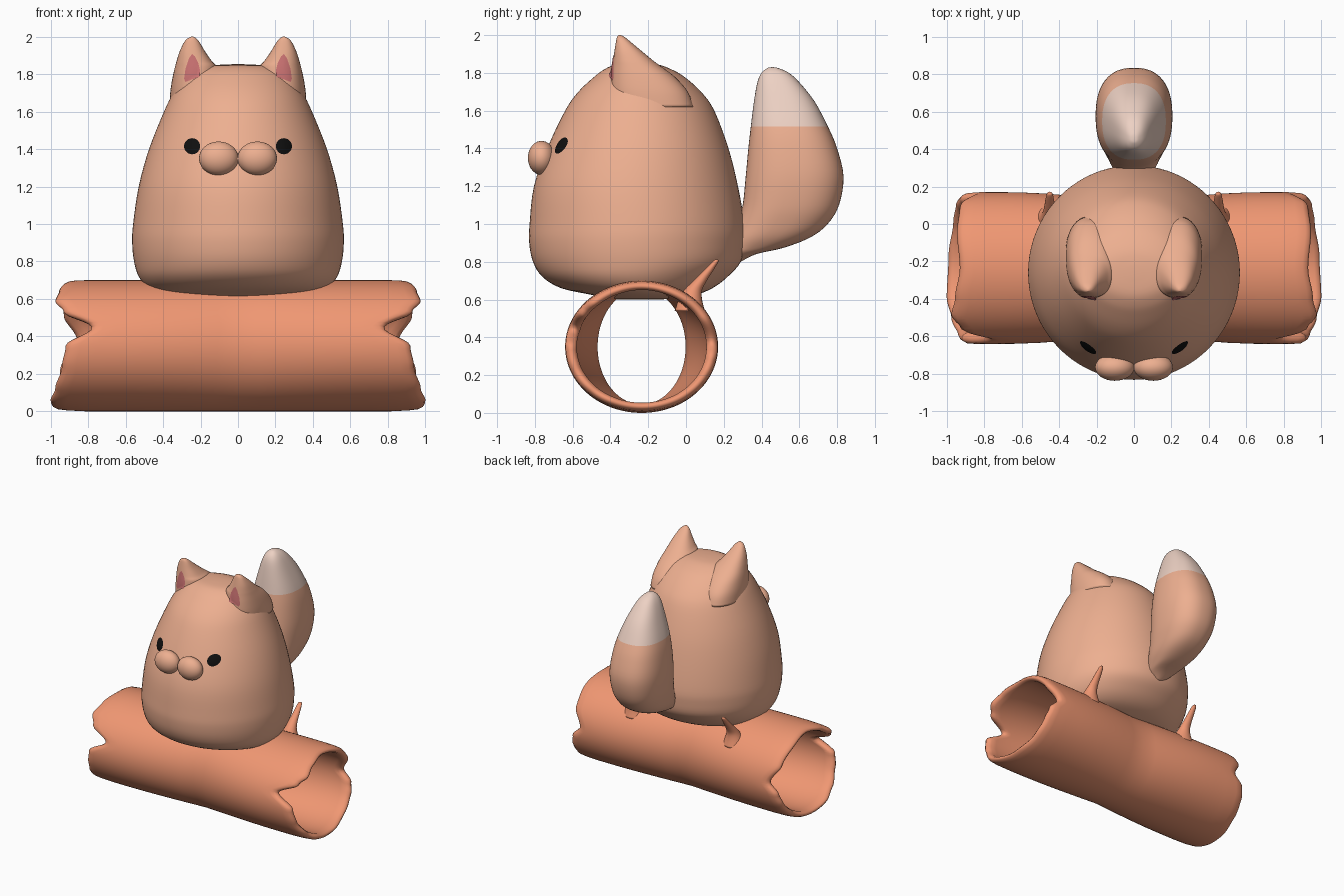
import bpy, bmesh, math
from mathutils import Vector
from mathutils.bvhtree import BVHTree

if "Cube" in bpy.data.objects:
    bpy.data.objects.remove(bpy.data.objects["Cube"])


def material(name, rgb):
    m = bpy.data.materials.new(name)
    m.diffuse_color = (*rgb, 1)
    m.use_nodes = True
    m.node_tree.nodes["Principled BSDF"].inputs["Base Color"].default_value = m.diffuse_color
    return m


FUR = material("fur", (0.85, 0.43, 0.28))
WOOD = material("wood", (0.87, 0.31, 0.17))
CREAM = material("cream", (0.85, 0.64, 0.55))
PINK = material("pink", (0.60, 0.17, 0.17))
BLACK = material("black", (0.005, 0.005, 0.005))


def make(name, verts, faces, mat, mirror=False):
    bm = bmesh.new()
    vs = [bm.verts.new(v) for v in verts]
    for f in faces:
        bm.faces.new([vs[i] for i in f])
    bmesh.ops.recalc_face_normals(bm, faces=bm.faces)
    for f in bm.faces:
        f.smooth = True
    me = bpy.data.meshes.new(name)
    bm.to_mesh(me)
    bm.free()
    me.materials.append(mat)
    ob = bpy.data.objects.new(name, me)
    bpy.context.collection.objects.link(ob)
    if mirror:
        mod = ob.modifiers.new("mirror", 'MIRROR')
        mod.use_clip = True
    return ob


def smooth_rows(rows, steps):
    # Catmull-Rom subdivision of a list of section rows
    out = []
    for i in range(len(rows) - 1):
        a, b = rows[max(i - 1, 0)], rows[i]
        c, d = rows[i + 1], rows[min(i + 2, len(rows) - 1)]
        for s in range(steps):
            t = s / steps
            out.append([0.5 * (2 * q + (r - p) * t + (2 * p - 5 * q + 4 * r - w) * t * t
                               + (3 * q - p - 3 * r + w) * t ** 3)
                        for p, q, r, w in zip(a, b, c, d)])
    return out + [list(rows[-1])]


def spow(v, e):
    return math.copysign(abs(v) ** e, v)


def loft(name, rows, mat, n=64, power=2.0, steps=4, mirror=False):
    # rows: (z, x_left, x_right, y_front, y_back)
    rows = smooth_rows(rows, steps)
    verts, faces = [], []
    for z, xl, xr, yf, yb in rows:
        for k in range(n):
            a = math.tau * k / n
            verts.append(((xl + xr) / 2 + (xr - xl) / 2 * spow(math.cos(a), 2 / power),
                          (yf + yb) / 2 + (yb - yf) / 2 * spow(math.sin(a), 2 / power), z))
    for j in range(len(rows) - 1):
        for k in range(n):
            k2 = (k + 1) % n
            faces.append((j * n + k, j * n + k2, (j + 1) * n + k2, (j + 1) * n + k))
    faces.append(tuple(range(n)))
    faces.append(tuple(range((len(rows) - 1) * n, len(rows) * n)))
    return make(name, verts, faces, mat, mirror)


def sym(rows):
    return [(z, -w, w, f, b) for z, w, f, b in rows]


# Body: z, half width, front, back
body = loft("body", sym([
    (0.60, 0.03, -0.28, -0.20), (0.604, 0.25, -0.40, -0.08), (0.625, 0.40, -0.50, 0.05),
    (0.66, 0.48, -0.66, 0.14), (0.72, 0.53, -0.76, 0.22), (0.80, 0.555, -0.81, 0.29),
    (0.90, 0.565, -0.83, 0.31), (1.00, 0.56, -0.828, 0.31), (1.20, 0.53, -0.805, 0.275),
    (1.40, 0.475, -0.735, 0.225), (1.60, 0.395, -0.64, 0.15), (1.70, 0.345, -0.57, 0.08),
    (1.78, 0.285, -0.485, -0.01), (1.82, 0.235, -0.43, -0.08), (1.845, 0.16, -0.37, -0.15),
    (1.853, 0.03, -0.28, -0.22)]), FUR, 80)

# Ears, flat at the front and sloping at the back
ear = loft("ears", [
    (1.62, 0.10, 0.365, -0.38, 0.04), (1.70, 0.10, 0.362, -0.395, 0.01),
    (1.78, 0.105, 0.35, -0.395, -0.06), (1.84, 0.115, 0.336, -0.39, -0.14),
    (1.87, 0.14, 0.328, -0.385, -0.18), (1.92, 0.175, 0.312, -0.378, -0.24),
    (1.97, 0.205, 0.288, -0.37, -0.30), (1.99, 0.222, 0.27, -0.365, -0.325),
    (2.00, 0.238, 0.25, -0.358, -0.345)], FUR, 48, 2.3, mirror=True)

# Tail with a cream tip
tail = loft("tail", sym([
    (0.80, 0.03, 0.18, 0.29), (0.84, 0.08, 0.20, 0.37), (0.875, 0.11, 0.22, 0.52),
    (0.93, 0.145, 0.24, 0.66), (1.00, 0.17, 0.27, 0.75), (1.10, 0.193, 0.30, 0.81),
    (1.25, 0.205, 0.316, 0.834), (1.40, 0.193, 0.33, 0.80), (1.515, 0.17, 0.343, 0.752),
    (1.65, 0.125, 0.36, 0.68), (1.75, 0.085, 0.378, 0.60), (1.80, 0.055, 0.40, 0.545),
    (1.825, 0.025, 0.43, 0.49), (1.83, 0.006, 0.45, 0.465)]), FUR, 56, 2.4)
tail.data.materials.append(CREAM)
for p in tail.data.polygons:
    p.material_index = int(p.center.z > 1.515)

# Muzzle: two soft lobes
bm = bmesh.new()
bmesh.ops.create_uvsphere(bm, u_segments=32, v_segments=20, radius=1)
for v in bm.verts:
    v.co = Vector((0.103 + 0.105 * v.co.x, -0.765 + 0.072 * v.co.y, 1.35 + 0.09 * v.co.z))
pts = [v.co.copy() for v in bm.verts]
fcs = [[v.index for v in f.verts] for f in bm.faces]
bm.free()
muzzle = make("muzzle", pts, fcs, FUR)
muzzle.modifiers.new("mirror", 'MIRROR')

# Eyes and inner ears: patches laid on the surface below
trees = [BVHTree.FromPolygons([v.co for v in o.data.vertices],
                              [p.vertices[:] for p in o.data.polygons]) for o in (body, ear)]


def patch(name, cx, cz, outline, mat, bulge):
    n, rings = len(outline), 5
    verts, faces = [], []

    def drop(x, z, h):
        hits = [t.ray_cast(Vector((x, -3, z)), Vector((0, 1, 0)))[0] for t in trees]
        verts.append((x, min(h_.y for h_ in hits if h_) - h, z))
    drop(cx, cz, 0.004 + bulge)
    for r in range(1, rings + 1):
        s = r / rings
        for x, z in outline:
            drop(cx + (x - cx) * s, cz + (z - cz) * s, 0.004 + bulge * (1 - s * s))
    for k in range(n):
        k2 = (k + 1) % n
        faces.append((0, 1 + k, 1 + k2))
        for r in range(rings - 1):
            a, b = 1 + r * n, 1 + (r + 1) * n
            faces.append((a + k, b + k, b + k2, a + k2))
    make(name, verts, faces, mat, True)


patch("eyes", 0.245, 1.415, [(0.245 + 0.043 * math.cos(math.tau * k / 28),
                              1.415 + 0.043 * math.sin(math.tau * k / 28)) for k in range(28)],
      BLACK, 0.008)
patch("inner_ears", 0.243, 1.82,
      [(0.205, 1.785), (0.245, 1.772), (0.28, 1.758), (0.288, 1.775), (0.28, 1.83), (0.262, 1.885),
       (0.245, 1.908), (0.23, 1.895), (0.212, 1.86), (0.202, 1.82)], PINK, 0)

# Hollow log: ragged end length by angle around the tube (0 = back, 90 = top)
ENDS = [(5, .86), (30, .93), (60, .945), (90, .93), (115, .955), (132, .975), (146, .93),
        (163, .78), (180, .92), (200, .94), (225, .975), (245, 1.0), (280, .99), (310, .965),
        (335, .95), (350, .93), (365, .86)]


def end_at(deg):
    deg = (deg - 5) % 360 + 5
    for (a, u), (b, v) in zip(ENDS, ENDS[1:]):
        if deg <= b:
            t = (deg - a) / (b - a)
            return u + (v - u) * t * t * (3 - 2 * t)


def half_y(x):
    return 0.345 + 0.06 * math.sin(min(x / 0.7, 1) * math.pi / 2)


# along: fraction of length, pull-back from the rim, depth into the wall (0..1)
TS = [0, .12, .25, .4, .55, .7, .82, .92]
SECTION = ([(t, 0, 0) for t in TS] + [(1, .03, .05), (1, .008, .25), (1, 0, .5),
           (1, .008, .78), (1, .03, 1)] + [(t, 0, 1) for t in reversed(TS)])
N = 120
verts, faces = [], []
for t, back, depth in SECTION:
    for k in range(N):
        a = math.tau * k / N
        x = t * end_at(math.degrees(a)) - back
        wall_y = 0.112 - 0.05 * min(x / 0.8, 1)
        hy = half_y(x) - wall_y * depth
        hz = 0.35 - 0.045 * depth - 0.012 * max(0, (x - 0.85) / 0.15)
        verts.append((x, -0.235 + hy * math.cos(a), 0.35 + hz * math.sin(a)))
for j in range(len(SECTION) - 1):
    for k in range(N):
        k2 = (k + 1) % N
        faces.append((j * N + k, j * N + k2, (j + 1) * N + k2, (j + 1) * N + k))
make("log", verts, faces, WOOD, True)

# Broken twigs at the back of the log
loft("twigs", [
    (0.54, 0.36, 0.54, -0.06, 0.10), (0.60, 0.385, 0.515, -0.04, 0.085),
    (0.65, 0.405, 0.495, -0.01, 0.085), (0.70, 0.418, 0.482, 0.04, 0.11),
    (0.75, 0.425, 0.475, 0.09, 0.142), (0.80, 0.433, 0.467, 0.14, 0.171),
    (0.812, 0.443, 0.457, 0.155, 0.168)], WOOD, 24, mirror=True)
